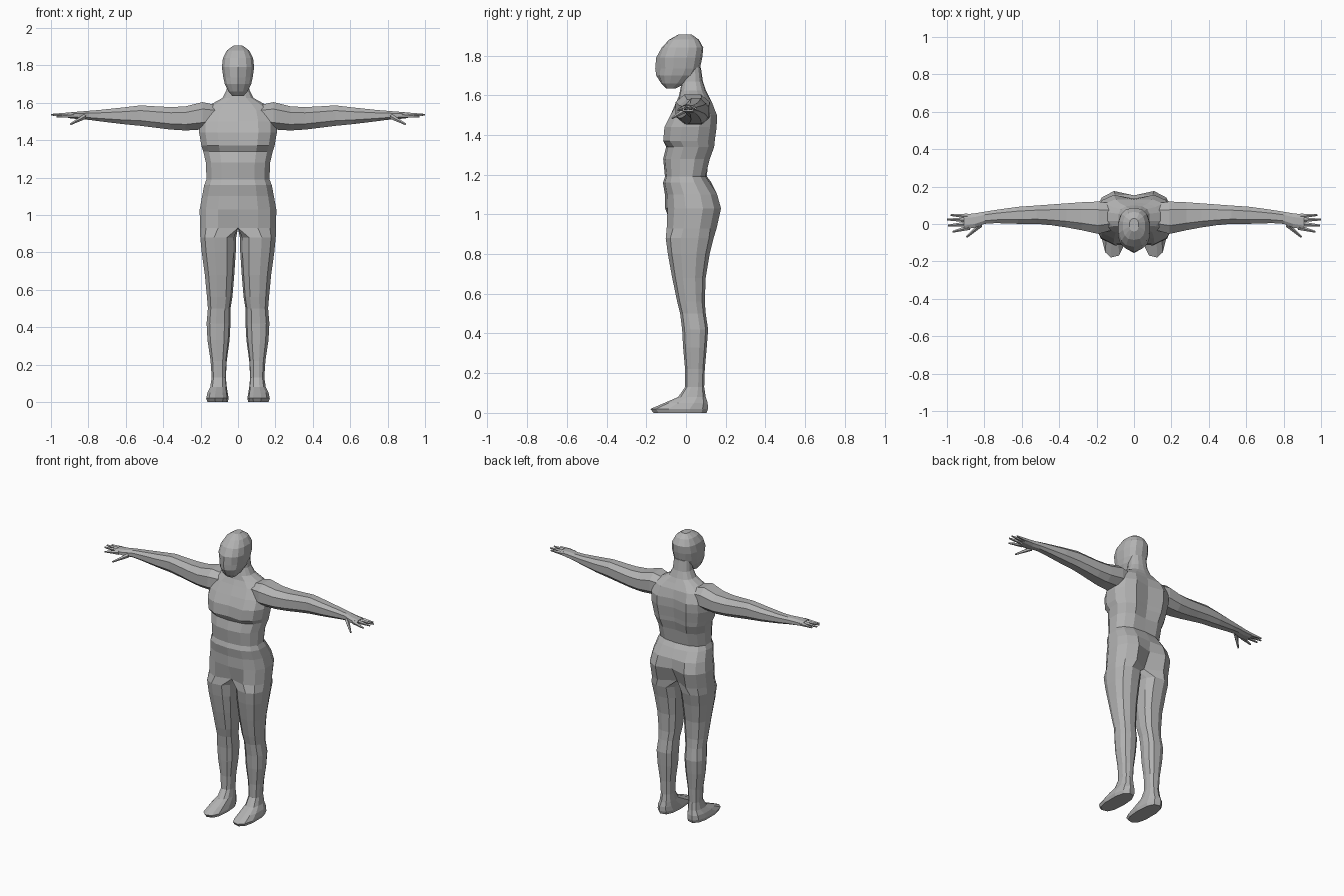
import bpy, bmesh
from math import sin, cos, radians, copysign
from mathutils import Vector

if "Cube" in bpy.data.objects:
    bpy.data.objects.remove(bpy.data.objects["Cube"])

skin = bpy.data.materials.new("plain grey")
skin.use_nodes = True
GREY = (0.45, 0.45, 0.45, 1)
skin.diffuse_color = GREY
skin.node_tree.nodes["Principled BSDF"].inputs["Base Color"].default_value = GREY


def finish(name, bm):
    """Flat-shaded object from a left half, mirrored across the body."""
    bmesh.ops.recalc_face_normals(bm, faces=bm.faces)
    mesh = bpy.data.meshes.new(name)
    bm.to_mesh(mesh)
    bm.free()
    mesh.materials.append(skin)
    obj = bpy.data.objects.new(name, mesh)
    bpy.context.collection.objects.link(obj)
    mirror = obj.modifiers.new("Mirror", "MIRROR")
    mirror.merge_threshold = 0.0005
    return obj


def loft(name, rings):
    """Skin a list of closed rings and drop the faces lying on the centre plane."""
    bm = bmesh.new()
    loops = [[bm.verts.new(p) for p in ring] for ring in rings]
    n = len(loops[0])
    for a, b in zip(loops, loops[1:]):
        for i in range(n):
            j = (i + 1) % n
            bm.faces.new((a[i], a[j], b[j], b[i]))
    bm.faces.new(loops[0])
    bm.faces.new(loops[-1])
    inner = [f for f in bm.faces if all(abs(v.co.x) < 1e-5 for v in f.verts)]
    bmesh.ops.delete(bm, geom=inner, context='FACES')
    return finish(name, bm)


def power(v, e=0.8):
    return copysign(abs(v) ** e, v)


OUTER, INNER = 8, 3


def half_ring(z, x_in, x_out, front, back, groove_f=0, groove_b=0):
    """Limb ring, or half a trunk ring when its inner side is on the centre."""
    trunk = x_in == 0
    cx, rx = (0, x_out) if trunk else ((x_in + x_out) / 2, (x_out - x_in) / 2)
    cy, ry = (front + back) / 2, (back - front) / 2
    spread = 90 if trunk else 115
    pts = []
    for i in range(OUTER):
        a = radians(-spread + 2 * spread * i / (OUTER - 1))
        x = 0 if trunk and i in (0, OUTER - 1) else cx + rx * power(cos(a))
        pts.append(Vector((x, cy + ry * power(sin(a)), z)))
    if trunk:
        pts[0].y += groove_f
        pts[-1].y -= groove_b
    first, last = pts[0].y, pts[-1].y
    for i in range(1, INNER + 1):
        t = i / (INNER + 1)
        if trunk:
            pts.append(Vector((0, last + (first - last) * t, z)))
        else:
            a = radians(spread + (360 - 2 * spread) * t)
            pts.append(Vector((cx + rx * power(cos(a)), cy + ry * power(sin(a)), z)))
    return pts


# Feet and legs: height, inner x, outer x, front y, back y
legs = [
    (0, .055, .165, -.165, .105), (.02, .05, .172, -.18, .112),
    (.05, .055, .165, -.11, .11), (.08, .06, .15, -.04, .1),
    (.13, .065, .142, -.005, .092), (.22, .06, .148, -.005, .095),
    (.33, .045, .165, -.015, .105), (.42, .04, .17, -.02, .112),
    (.5, .04, .163, -.03, .1), (.56, .03, .168, -.045, .095),
    (.68, .02, .18, -.07, .1), (.8, .012, .197, -.092, .12),
    (.88, .01, .205, -.103, .14),
]
# Hips, waist, chest and neck, with centre grooves at front and back
trunk = [
    (.93, 0, .208, -.108, .165, .04, .07), (1.03, 0, .209, -.105, .188, 0, .04),
    (1.1, 0, .196, -.106, .168, 0, .015), (1.16, 0, .184, -.116, .128),
    (1.19, 0, .172, -.106, .106), (1.28, 0, .175, -.115, .13, 0, .02),
    (1.34, 0, .19, -.1, .152, 0, .03), (1.37, 0, .2, -.126, .156, .02, .03),
    (1.44, 0, .212, -.12, .166, .02, .03), (1.5, 0, .21, -.088, .166, .01, .03),
    (1.56, 0, .19, -.052, .14, 0, .01), (1.595, 0, .14, -.036, .115),
    (1.625, 0, .085, -.03, .1), (1.67, 0, .062, -.02, .085),
    (1.74, 0, .056, -.01, .075),
]
loft("body", [half_ring(*r) for r in legs + trunk])

# Head: chin to crown, with a raised ridge down the face
head = [
    (1.635, .03, -.1, -.05, 0), (1.66, .052, -.125, 0, 0),
    (1.7, .072, -.14, .05, -.01), (1.735, .08, -.137, .07, -.018),
    (1.79, .088, -.14, .082, -.01), (1.84, .082, -.122, .087, 0),
    (1.88, .06, -.085, .065, 0), (1.905, .025, -.04, .03, 0),
]
loft("head", [half_ring(z, 0, w, f, b, g) for z, w, f, b, g in head])


def arm_ring(x, y0, y1, z0, z1, sides=8):
    ring = []
    for i in range(sides):
        a = radians(360 * (i + .5) / sides)
        ring.append(Vector((x, (y0 + y1) / 2 + (y1 - y0) / 2 * power(cos(a)) * 1.04,
                            (z0 + z1) / 2 + (z1 - z0) / 2 * power(sin(a)) * 1.04)))
    return ring


# Arms: x, front y, back y, bottom z, top z, from shoulder to palm
arm = [
    (.1, -.03, .11, 1.48, 1.585), (.19, -.055, .122, 1.455, 1.605),
    (.28, -.035, .118, 1.45, 1.582), (.36, -.02, .112, 1.455, 1.578),
    (.44, -.008, .106, 1.465, 1.582), (.52, 0, .1, 1.475, 1.587),
    (.62, 0, .093, 1.485, 1.575), (.74, .004, .076, 1.5, 1.562),
    (.8, 0, .066, 1.508, 1.557), (.85, -.02, .058, 1.511, 1.553),
    (.91, -.03, .052, 1.518, 1.548),
]
loft("arm", [arm_ring(*r) for r in arm])

# Fingers and thumb: base and tip points
digits = {
    "little_finger": ((.89, .042, 1.534), (.98, .048, 1.533)),
    "ring_finger": ((.89, .022, 1.535), (1, .024, 1.535)),
    "middle_finger": ((.89, .001, 1.535), (.995, -.008, 1.535)),
    "index_finger": ((.88, -.018, 1.533), (.97, -.042, 1.525)),
    "thumb": ((.82, -.004, 1.525), (.895, -.07, 1.485)),
}
for name, (base, tip) in digits.items():
    base, tip = Vector(base), Vector(tip)
    axis = tip - base
    bm = bmesh.new()
    bmesh.ops.create_cone(bm, cap_ends=True, segments=5, radius1=.014,
                          radius2=.005, depth=axis.length)
    turn = axis.to_track_quat('Z', 'Y').to_matrix()
    for v in bm.verts:
        v.co = turn @ v.co + (base + tip) / 2
    finish(name, bm)
